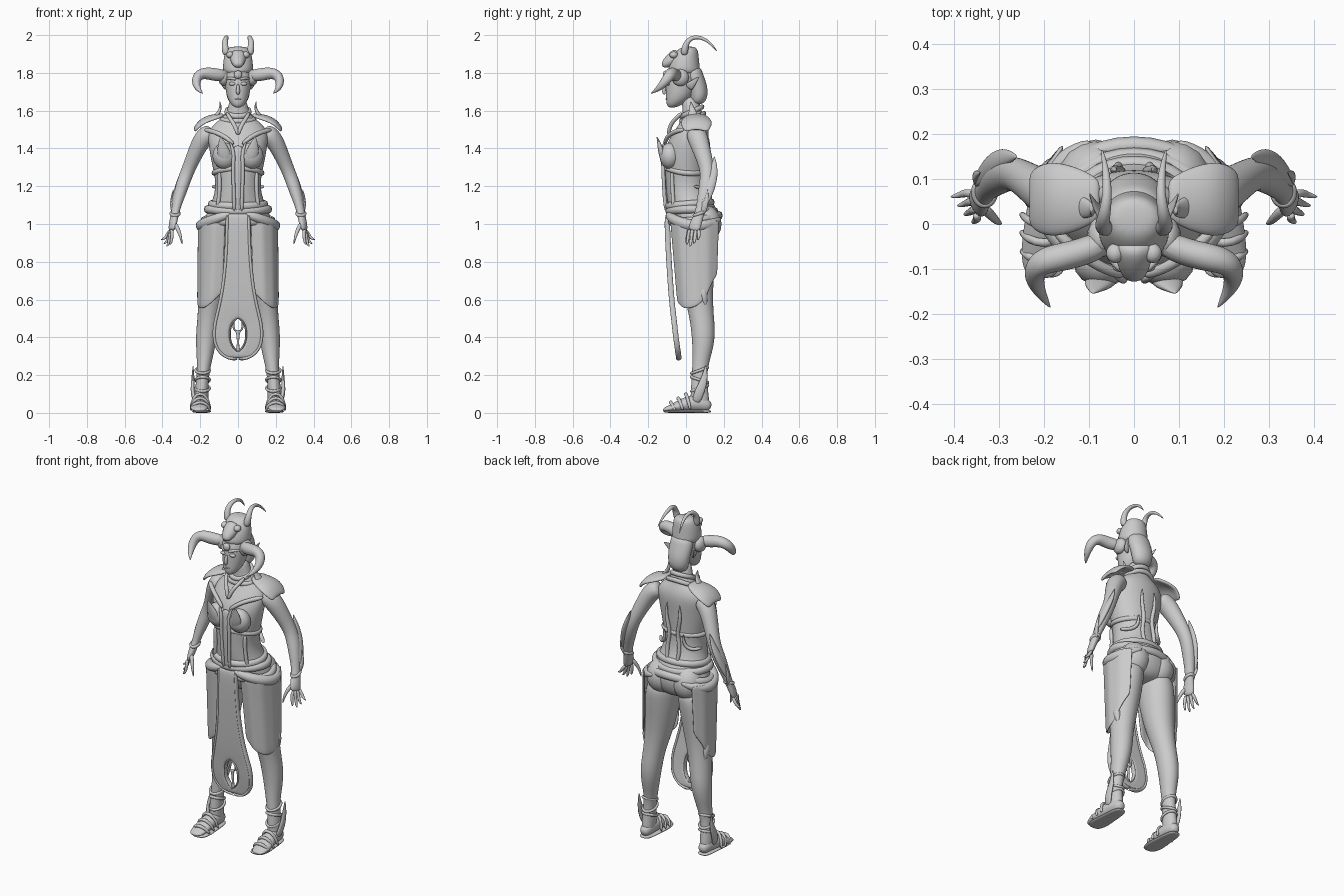
import bpy, bmesh, math
from mathutils import Vector, Quaternion

mat = bpy.data.materials.new("stone_grey")
mat.diffuse_color = (0.6, 0.6, 0.6, 1)


def finish(name, bm, mirror=False, sub=2, thick=0):
    bmesh.ops.recalc_face_normals(bm, faces=bm.faces)
    me = bpy.data.meshes.new(name)
    bm.to_mesh(me)
    bm.free()
    ob = bpy.data.objects.new(name, me)
    bpy.context.collection.objects.link(ob)
    me.materials.append(mat)
    for p in me.polygons:
        p.use_smooth = True
    if mirror:
        m = ob.modifiers.new("mirror", 'MIRROR')
        m.use_clip = True
    if thick:
        s = ob.modifiers.new("solid", 'SOLIDIFY')
        s.thickness = thick
        s.offset = 0
    if sub:
        ob.modifiers.new("subd", 'SUBSURF').levels = sub
        ob.modifiers["subd"].render_levels = sub
    return ob


def tube(name, pts, mirror=True, flat=False, ref=(1, 0, 0), n=10, sub=2):
    """Skin elliptical rings (x, y, z, ra, rb); flat keeps every ring horizontal."""
    bm = bmesh.new()
    P = [Vector(p[:3]) for p in pts]
    u, rings = Vector(ref), []
    for i, p in enumerate(pts):
        ra, rb = p[3], p[-1]
        if flat:
            u, v = Vector((1, 0, 0)), Vector((0, 1, 0))
        else:
            t = (P[min(i + 1, len(P) - 1)] - P[max(i - 1, 0)]).normalized()
            u = (u - t * u.dot(t)).normalized()
            v = t.cross(u)
        rings.append([bm.verts.new(P[i] + u * ra * math.cos(a) + v * rb * math.sin(a))
                      for a in (2 * math.pi * k / n for k in range(n))])
    for A, B in zip(rings, rings[1:]):
        for k in range(n):
            bm.faces.new((A[k], A[(k + 1) % n], B[(k + 1) % n], B[k]))
    bm.faces.new(rings[0])
    bm.faces.new(rings[-1])
    return finish(name, bm, mirror, sub)


def sheet(name, rows, mirror=True, thick=0.012, sub=2):
    """Cloth or plate from rows of points."""
    bm = bmesh.new()
    V = [[bm.verts.new(p) for p in r] for r in rows]
    for A, B in zip(V, V[1:]):
        for k in range(len(A) - 1):
            bm.faces.new((A[k], A[k + 1], B[k + 1], B[k]))
    bmesh.ops.remove_doubles(bm, verts=bm.verts, dist=1e-5)
    return finish(name, bm, mirror, sub, thick)


def ball(name, c, r, mirror=True):
    bm = bmesh.new()
    bmesh.ops.create_uvsphere(bm, u_segments=16, v_segments=10, radius=1)
    for v in bm.verts:
        v.co = Vector([c[i] + v.co[i] * r[i] for i in range(3)])
    return finish(name, bm, mirror, 0)


def band(name, z, yc, rx, ry, r, tilt=0.0, dip=0.0, cx=0, mirror=False):
    """Closed roll around the body or a limb."""
    bm = bmesh.new()
    N, n = 32, 8
    R = []
    for i in range(N):
        a = 2 * math.pi * i / N
        c, s = math.cos(a), math.sin(a)
        w = z + tilt * s + dip * c * c
        R.append([bm.verts.new((cx + c * (rx + r * math.cos(b)), yc + s * (ry + r * math.cos(b)),
                                w + r * 1.2 * math.sin(b)))
                  for b in (2 * math.pi * k / n for k in range(n))])
    for i in range(N):
        for k in range(n):
            A, B, j = R[i], R[(i + 1) % N], (k + 1) % n
            bm.faces.new((A[k], A[j], B[j], B[k]))
    return finish(name, bm, mirror, 0)


# Body
tube("torso", [(0, .055, .90, .10, .08), (0, .055, .95, .17, .12), (0, .055, 1.02, .185, .135),
               (0, .035, 1.08, .16, .13), (0, .01, 1.15, .127, .115), (0, .0, 1.23, .12, .11),
               (0, .0, 1.32, .142, .115), (0, .005, 1.42, .16, .115), (0, .03, 1.49, .165, .095),
               (0, .04, 1.54, .12, .07), (0, .035, 1.58, .055, .05), (0, .02, 1.68, .048, .05)],
     False, True, n=16)
ball("buttock", (.085, .10, 1.0), (.088, .088, .10))
ball("breast", (.07, -.085, 1.36), (.065, .055, .07))
tube("leg", [(.095, .06, .98, .085, .11), (.11, .055, .88, .10, .115), (.12, .055, .76, .092, .10),
             (.135, .062, .64, .078, .083), (.152, .08, .53, .062, .068), (.165, .092, .43, .06, .066),
             (.172, .09, .34, .052, .057), (.18, .075, .25, .037, .043), (.19, .07, .17, .034, .042),
             (.193, .072, .08, .038, .052), (.193, .078, .015, .035, .05)], flat=True, n=12)
tube("foot", [(.193, .135, .03, .025, .025), (.193, .09, .05, .04, .045), (.197, .02, .052, .046, .047),
              (.203, -.05, .032, .052, .028), (.207, -.10, .02, .045, .016), (.207, -.122, .014, .025, .008)])
sheet("sandal_sole", [[(.193 + s * w, y, .008) for s in (-1, 0, 1)] for y, w in
                      ((.135, .025), (.09, .043), (.0, .047), (-.06, .057), (-.122, .035))], thick=.016)
for i, y in enumerate((-.075, -.035, .005)):
    z = .038 + .022 * i
    tube(f"sandal_strap_{i}", [(.145, y + .02, .01, .009), (.165, y, z + .01, .010), (.2, y - .01, z + .022, .011),
                               (.235, y, z + .01, .010), (.253, y + .02, .01, .009)], ref=(0, 1, 0), n=8, sub=1)
for i, z in enumerate((.13, .175, .225)):
    band(f"ankle_strap_{i}", z, .072, .037, .044, .007, .015 * (-1) ** i, 0, .187, True)
tube("ankle_wing", [(.225, .05, .05, .012, .025), (.243, .07, .11, .012, .028), (.238, .10, .18, .009, .02),
                    (.238, .105, .255, .002, .003)])

# Arms and hands
tube("arm", [(.13, .045, 1.49, .05, .05), (.18, .06, 1.465, .054, .058), (.215, .08, 1.40, .045, .05),
             (.25, .105, 1.32, .038, .042), (.275, .115, 1.26, .036, .04), (.30, .105, 1.19, .036, .04),
             (.322, .085, 1.11, .026, .03), (.335, .07, 1.05, .021, .025), (.345, .05, 1.0, .02, .036),
             (.352, .04, .96, .014, .032)], n=12)
for i, (y, x, z, xt) in enumerate(((.07, .385, .925, .41), (.05, .375, .905, .395),
                                   (.03, .368, .89, .38), (.012, .355, .90, .36))):
    tube(f"finger_{i}", [(.352, y * .8 + .01, .975, .011), (x - .008, y, .94, .010),
                         (x, y - .005, z, .008), (xt, y - .01, z - .01, .003)], n=8, sub=1)
tube("thumb", [(.34, .04, 1.01, .014), (.318, .02, .975, .012), (.305, .005, .94, .009), (.295, .0, .89, .003)],
     n=8, sub=1)
band("wrist_band", 1.055, .07, .022, .027, .008, .01, 0, .333, True)
tube("bracer", [(.26, .15, 1.36, .002, .003), (.285, .15, 1.29, .012, .022), (.312, .135, 1.22, .018, .03),
                (.335, .11, 1.14, .014, .026), (.355, .09, 1.08, .006, .01)])
tube("bracer_spike", [(.337, .08, 1.04, .008, .014), (.352, .10, 1.09, .01, .018), (.353, .11, 1.13, .007, .011),
                      (.342, .115, 1.185, .002, .002)])

# Shoulder plates and collar
sheet("pauldron", [[(x, y, z - 3.0 * (y - .055) ** 2 + (0 if abs(y - .055) > .05 else .004))
                    for y in (.055 - w, .055 - w / 2, .055, .055 + w / 2, .055 + w)]
                   for x, z, w in ((.075, 1.575, .045), (.12, 1.57, .07), (.17, 1.56, .085),
                                   (.205, 1.535, .08), (.232, 1.495, .06))], thick=.02)
tube("shoulder_horn", [(.13, .04, 1.555, .012, .03), (.105, .035, 1.585, .011, .024), (.09, .03, 1.615, .008, .014),
                       (.097, .025, 1.65, .002)])
band("collar", 1.595, .03, .06, .055, .012, .025, 0)
band("choker", 1.565, .035, .085, .06, .012, .02, -.01)
tube("necklace", [(.06, -.02, 1.59, .012), (.04, -.06, 1.555, .011), (.015, -.085, 1.52, .013),
                  (.0, -.095, 1.47, .01)], n=8)
tube("chest_strap", [(.02, -.115, 1.42, .012), (.07, -.10, 1.465, .013), (.13, -.06, 1.49, .014),
                     (.18, -.01, 1.50, .014)], ref=(0, 0, 1), n=8)

# Bodice
tube("cup_point", [(.055, -.105, 1.31, .03, .02), (.075, -.128, 1.37, .04, .02), (.085, -.14, 1.42, .025, .012),
                   (.092, -.155, 1.465, .002)])
tube("front_seam", [(.02, -.105, 1.06, .012), (.022, -.118, 1.18, .010), (.028, -.12, 1.30, .011),
                    (.02, -.125, 1.38, .012), (.045, -.115, 1.44, .005)], n=8)
tube("front_busk", [(0, -.10, 1.05, .02, .01), (0, -.112, 1.2, .016, .01), (0, -.118, 1.34, .025, .01),
                    (0, -.11, 1.42, .035, .01)], False)
band("underbust_roll", 1.285, .0, .128, .106, .012, -.01, -.015)
tube("side_boning", [(.11, -.065, 1.08, .014), (.095, -.072, 1.18, .010), (.10, -.075, 1.28, .014)], n=8)
tube("back_vine", [(.03, .135, 1.10, .012), (.045, .115, 1.2, .012), (.02, .116, 1.28, .012),
                   (.05, .122, 1.37, .012), (.04, .12, 1.46, .004)], n=8)
tube("back_branch", [(.14, .04, 1.2, .01), (.10, .09, 1.19, .012), (.06, .11, 1.22, .013), (.065, .118, 1.29, .004)],
     ref=(0, 0, 1), n=8)

# Belt and hip drape
band("belt_top", 1.105, .02, .143, .115, .017, .01, 0)
band("belt_mid", 1.068, .03, .163, .122, .018, .0, .01)
band("belt_low", 1.03, .045, .18, .13, .02, .015, -.015)
tube("hip_drape", [(.03, -.09, 1.055, .02), (.10, -.085, 1.035, .026), (.17, -.03, 1.005, .033),
                   (.205, .05, .985, .032), (.18, .13, .995, .03), (.09, .185, 1.03, .015)], ref=(0, 0, 1))

# Side skirts wrapping the thighs, longest toward the outer back
rows = []
for i in range(9):
    t, row = i / 8, []
    for k in range(11):
        s = k / 10
        a = math.radians(-112 + 172 * s)
        end = .64 - .09 * math.sin(math.pi * min(1, s * 1.1)) + .32 * max(0, s - .72)
        z = 1.02 + (end - 1.02) * t
        f = 1 + .03 * (-1) ** k
        row.append((.105 + .012 * t + (.102 - .008 * t) * f * math.cos(a),
                    .055 + .012 * t + (.135 - .025 * t) * f * math.sin(a), z))
    rows.append(row)
sheet("side_skirt", rows)
tube("skirt_tassel", [(.19, .085, .67, .02), (.2, .095, .62, .025), (.195, .105, .55, .003)])

# Front tabard with oval opening, rim and chalice
T = ((1.06, .06, 0, -.10), (.95, .062, 0, -.098), (.8, .068, 0, -.09), (.65, .085, 0, -.08), (.56, .105, 0, -.072),
     (.505, .118, 0, -.065), (.48, .124, .035, -.062), (.42, .132, .047, -.056), (.36, .125, .038, -.048),
     (.32, .10, 0, -.042), (.29, .06, 0, -.038))
sheet("tabard", [[(xi + (xo - xi) * k / 3, y, z) for k in range(4)] for z, xo, xi, y in T], thick=.022)
tube("tabard_rim", [(xo - .004, y, z, .010, .016) for z, xo, xi, y in T] + [(0, -.037, .285, .012, .016)], n=8)
tube("opening_rim", [(xi, y, z, .006, .016) for z, xo, xi, y in T[5:10]], n=8)
tube("chalice_stem", [(0, -.045, .325, .022, .008), (0, -.046, .34, .006), (0, -.05, .40, .007),
                      (0, -.052, .425, .012, .008), (0, -.055, .44, .02, .008)], False, n=8)
tube("chalice_side", [(.012, -.052, .43, .006), (.028, -.056, .455, .006), (.022, -.06, .50, .006)], n=8)

# Head, face, ears and hair
tube("head", [(0, -.075, 1.615, .018, .02), (0, -.055, 1.64, .045, .052), (0, -.035, 1.68, .062, .072),
              (0, -.025, 1.73, .07, .083), (0, -.015, 1.79, .076, .088), (0, .0, 1.84, .065, .075)],
     False, True, n=14)
tube("nose", [(0, -.108, 1.745, .008), (0, -.12, 1.70, .012), (0, -.112, 1.685, .008)], False, n=8)
tube("lips", [(0, -.105, 1.662, .012, .006), (.022, -.094, 1.662, .003)], ref=(0, 1, 0), n=8)
ball("eye", (.03, -.095, 1.742), (.018, .012, .010))
tube("brow", [(.008, -.108, 1.765, .008), (.035, -.1, 1.772, .009), (.065, -.06, 1.77, .006)], ref=(0, 0, 1), n=8)
tube("ear", [(.06, .01, 1.72, .01, .028), (.082, .03, 1.74, .008, .022), (.10, .07, 1.78, .002)], n=8)
tube("hair", [(0, .06, 1.63, .04, .03), (0, .07, 1.67, .065, .05), (0, .065, 1.73, .07, .052),
              (0, .04, 1.79, .075, .055), (0, .03, 1.84, .06, .05)], False, True)

# Animal skull headdress
tube("skull_crown", [(0, -.01, 1.785, .08, .09), (0, -.01, 1.83, .083, .085), (0, -.005, 1.88, .078, .075),
                     (0, .01, 1.925, .065, .055), (0, .015, 1.94, .04, .03)], False, True, n=14)
tube("skull_snout", [(0, -.03, 1.90, .05, .045), (0, -.07, 1.875, .045, .04), (0, -.105, 1.85, .034, .028),
                     (0, -.125, 1.835, .018, .014)], False)
ball("skull_socket_ridge", (.042, -.065, 1.895), (.02, .022, .018))
ball("brow_gem", (0, -.108, 1.79), (.022, .015, .022), False)
ball("horn_boss", (.075, -.03, 1.775), (.03, .045, .045))
tube("side_horn", [(.06, -.04, 1.785, .032), (.12, -.065, 1.79, .036, .032), (.17, -.075, 1.80, .033),
                   (.21, -.085, 1.79, .03), (.225, -.11, 1.755, .026), (.215, -.145, 1.715, .016),
                   (.185, -.188, 1.69, .002)], ref=(0, 0, 1), n=12)
tube("crown_horn", [(.06, -.01, 1.89, .024), (.072, -.005, 1.945, .018), (.066, .02, 1.985, .014),
                    (.058, .07, 1.992, .011), (.063, .125, 1.965, .008), (.072, .168, 1.91, .002)])
